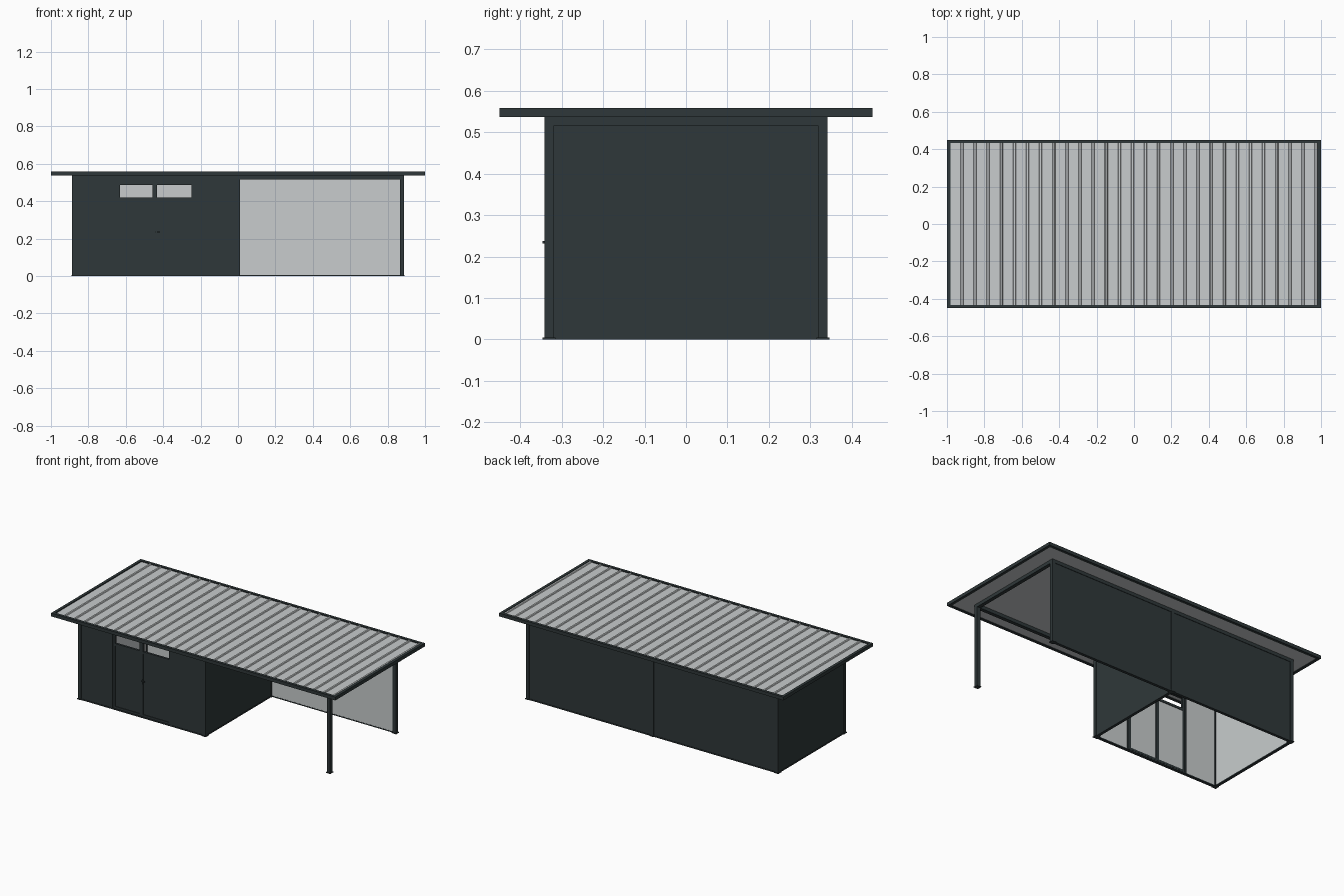
import bpy
import bmesh
from mathutils import Vector

if "Cube" in bpy.data.objects:
    bpy.data.objects.remove(bpy.data.objects["Cube"], do_unlink=True)


def material(name, rgb):
    mat = bpy.data.materials.new(name)
    mat.use_nodes = True
    mat.diffuse_color = (*rgb, 1)
    mat.node_tree.nodes["Principled BSDF"].inputs["Base Color"].default_value = (*rgb, 1)
    return mat


DARK = material("anthracite", (0.028, 0.039, 0.041))
LIGHT = material("pale grey", (0.58, 0.605, 0.61))


def finish(name, bm, mats):
    mesh = bpy.data.meshes.new(name)
    bmesh.ops.recalc_face_normals(bm, faces=bm.faces)
    bm.to_mesh(mesh)
    bm.free()
    for m in mats:
        mesh.materials.append(m)
    obj = bpy.data.objects.new(name, mesh)
    bpy.context.collection.objects.link(obj)
    return obj


def box(name, x, y, z, mat=DARK, inner=None):
    """Box from axis ranges; faces pointing along inner are pale."""
    bm = bmesh.new()
    bmesh.ops.create_cube(bm, size=1)
    for v in bm.verts:
        v.co = Vector([(r[0] + r[1]) / 2 + c * (r[1] - r[0])
                       for r, c in zip((x, y, z), v.co)])
    bm.normal_update()
    if inner:
        for f in bm.faces:
            if f.normal.dot(Vector(inner)) > 0.9:
                f.material_index = 1
    return finish(name, bm, [mat, LIGHT])


def ring(name, x, y, z, w):
    """Rectangular horizontal frame of width w inside the given ranges."""
    for tag, ys in (("front", (y[0], y[0] + w)), ("back", (y[1] - w, y[1]))):
        box(f"{name}_{tag}", x, ys, z)
    for tag, xs in (("right", (x[0], x[0] + w)), ("left", (x[1] - w, x[1]))):
        box(f"{name}_{tag}", xs, (y[0] + w, y[1] - w), z)


X, Y, P = 0.888, 0.342, 0.023       # outer frame half sizes and post width
EAVE, BEAM = 0.537, 0.516
MID = (-0.012, 0.011)               # dividing wall between room and carport

# Roof: fascia, ceiling sheet and ribbed cladding
ring("roof_fascia", (-1, 1), (-0.45, 0.45), (EAVE, 0.558), 0.018)
box("roof_sheet", (-0.982, 0.982), (-0.432, 0.432), (0.541, 0.551), LIGHT)
RIBS = 28
pitch = 1.964 / RIBS
bm = bmesh.new()
profile = []
for i in range(RIBS):
    x0 = -0.982 + i * pitch
    for dx, z in ((0, 0.552), (0.054, 0.552), (0.057, 0.557), (0.067, 0.557)):
        profile.append((x0 + dx, z))
profile.append((0.982, 0.552))
rows = [[bm.verts.new((x, y, z)) for x, z in profile] for y in (-0.432, 0.432)]
for i in range(len(profile) - 1):
    bm.faces.new((rows[0][i], rows[0][i + 1], rows[1][i + 1], rows[1][i]))
finish("roof_cladding", bm, [LIGHT])

# Structural frame: ring beam, cross beam, posts and feet
ring("ring_beam", (-X, X), (-Y, Y), (BEAM, EAVE), P)
box("cross_beam", MID, (-Y + P, Y - P), (BEAM, EAVE))
for side, xs in (("right", (-X, -X + P)), ("middle", MID), ("left", (X - P, X))):
    for end, ys in (("front", (-Y, -Y + P)), ("back", (Y - P, Y))):
        box(f"{side}_{end}_post", xs, ys, (0, BEAM))
        box(f"{side}_{end}_foot", (xs[0] - 0.004, xs[1] + 0.004),
            (ys[0] - 0.004, ys[1] + 0.004), (0, 0.004))

# Sill around the room and below the carport wall
ring("room_sill", (-X, MID[1]), (-Y, Y), (0, 0.007), 0.018)
box("carport_sill", (MID[1], X), (Y - 0.018, Y), (0, 0.007))

# Wall panels, dark outside and pale inside
H = (0.007, BEAM)
T = 0.014
outer = Y - 0.003
BACK = (outer - T, outer)
FRONT = (-outer, -outer + T)
box("room_back_wall", (-X + P, MID[0]), BACK, H, inner=(0, -1, 0))
box("carport_back_wall", (MID[1], X - P), BACK, H, inner=(0, -1, 0))
box("right_side_wall", (-X + 0.003, -X + 0.003 + T), (-Y + P, Y - P), H, inner=(1, 0, 0))
box("dividing_wall", (MID[1] - 0.003 - T, MID[1] - 0.003), (-Y + P, Y - P), H, inner=(-1, 0, 0))

# Front wall either side of the double door
DX0, DX1, DTOP = -0.653, -0.222, 0.505
box("front_wall_right", (-X + P, DX0), FRONT, H, inner=(0, 1, 0))
box("front_wall_left", (DX1, MID[0]), FRONT, H, inner=(0, 1, 0))
box("door_lintel", (DX0, DX1), FRONT, (DTOP, BEAM), inner=(0, 1, 0))

# Door frame
JAMB = (-Y, -Y + P)
box("door_jamb_right", (DX0, DX0 + 0.011), JAMB, (0, DTOP))
box("door_jamb_left", (DX1 - 0.014, DX1), JAMB, (0, DTOP))
box("door_head", (DX0, DX1), JAMB, (0.494, DTOP))

# Door leaves: stiles, rails, solid panel below an open light
centre = -0.444
LEAF = (-0.337, -0.323)
for side, xs in (("right", (DX0 + 0.011, centre)), ("left", (centre, DX1 - 0.014))):
    a, b = xs
    s = 0.012
    box(f"{side}_door_stile_a", (a, a + s), LEAF, (0.007, 0.494))
    box(f"{side}_door_stile_b", (b - s, b), LEAF, (0.007, 0.494))
    for rail, zs in (("bottom", (0.007, 0.02)), ("middle", (0.405, 0.42)), ("top", (0.486, 0.494))):
        box(f"{side}_door_{rail}_rail", (a + s, b - s), LEAF, zs)
    box(f"{side}_door_panel", (a + s, b - s), (-0.333, -0.326), (0.02, 0.405), inner=(0, 1, 0))

# Door handle with its plate
box("handle_plate", (centre + 0.002, centre + 0.01), (-0.34, -0.336), (0.212, 0.246))
box("handle_lever", (centre + 0.003, centre + 0.028), (-0.346, -0.341), (0.232, 0.238))
box("handle_neck", (centre + 0.003, centre + 0.009), (-0.342, -0.339), (0.232, 0.238))
